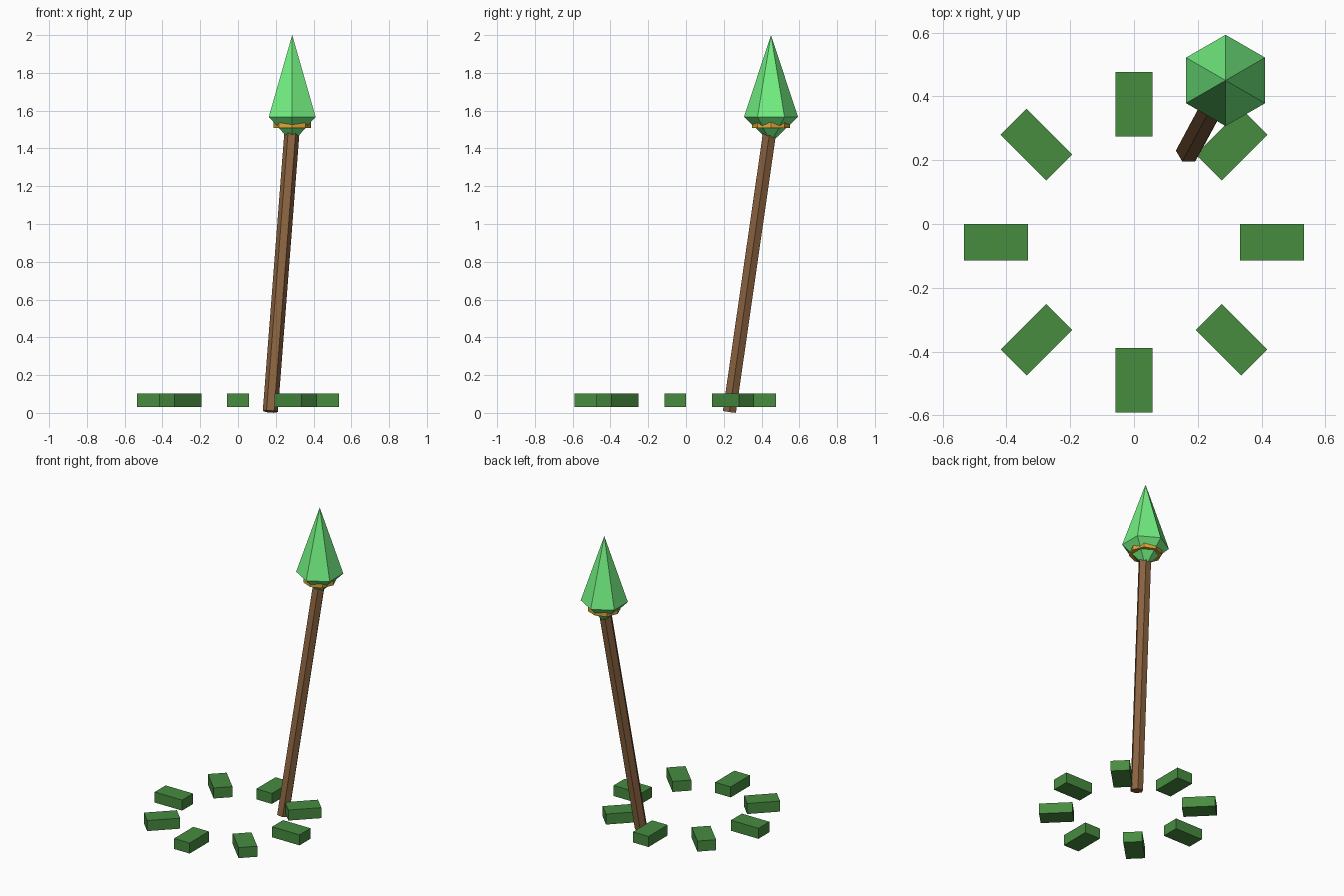
import bpy, math
from mathutils import Vector, Matrix

if "Cube" in bpy.data.objects:
    bpy.data.objects.remove(bpy.data.objects["Cube"])


def material(name, rgb):
    m = bpy.data.materials.new(name)
    m.diffuse_color = (*rgb, 1)
    m.use_nodes = True
    m.node_tree.nodes["Principled BSDF"].inputs["Base Color"].default_value = m.diffuse_color
    return m


WOOD = material("wood", (0.26, 0.125, 0.052))
CRYSTAL = material("crystal_green", (0.17, 0.87, 0.22))
GOLD = material("gold", (0.75, 0.4, 0.04))
GRASS = material("dark_green", (0.063, 0.262, 0.051))


def finish(name, mat):
    ob = bpy.context.object
    ob.name = name
    ob.data.materials.append(mat)
    return ob


# Leaning hexagonal shaft, corners on the x axis
base, top = Vector((0.171, 0.230, 0.007)), Vector((0.285, 0.442, 1.48))
axis = top - base
bpy.ops.mesh.primitive_cylinder_add(vertices=6, radius=0.04, depth=axis.length)
shaft = finish("shaft", WOOD)
shaft.data.transform(Matrix.Rotation(math.pi / 6, 4, 'Z'))
shaft.location = (base + top) / 2
shaft.rotation_euler = Vector((0, 0, 1)).rotation_difference(axis).to_euler()

# Crystal head: tall hexagonal spire over a short inverted point
HX, HY, WAIST = 0.287, 0.45, 1.567
for name, r1, r2, z0, z1 in (("crystal_spire", 0.143, 0, WAIST, 2.0),
                             ("crystal_point", 0, 0.143, 1.43, WAIST)):
    bpy.ops.mesh.primitive_cone_add(vertices=6, radius1=r1, radius2=r2, depth=z1 - z0,
                                    location=(HX, HY, (z0 + z1) / 2))
    finish(name, CRYSTAL)

# Gold collar band around the point
bpy.ops.mesh.primitive_cylinder_add(vertices=8, radius=0.1, depth=0.028,
                                    location=(HX, HY, 1.523))
finish("collar", GOLD)

# Ring of eight radial blocks
for i in range(8):
    a = i * math.pi / 4
    bpy.ops.mesh.primitive_cube_add(size=1, location=(0.4325 * math.cos(a),
                                                      -0.057 + 0.4325 * math.sin(a), 0.067))
    block = finish(f"ground_block_{i + 1}", GRASS)
    block.scale = (0.202, 0.115, 0.07)
    block.rotation_euler.z = a
